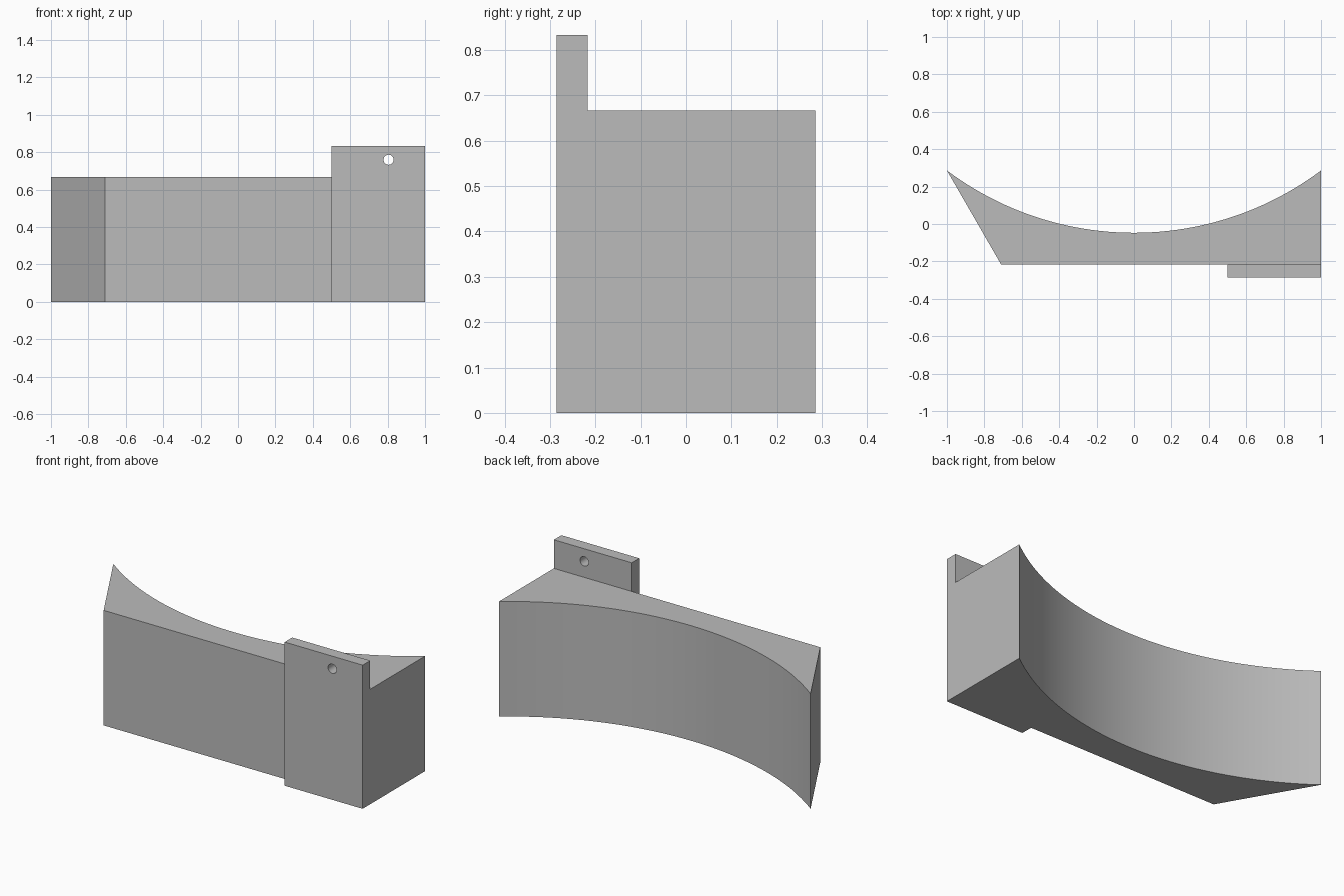
import bpy, bmesh, math
from mathutils import Matrix

cube = bpy.data.objects.get("Cube")
if cube:
    bpy.data.objects.remove(cube, do_unlink=True)

BODY_TOP, TAB_TOP = 0.667, 0.833
FRONT, PAD_FRONT, BACK, ARC_MID = -0.217, -0.286, 0.286, -0.047
SEGMENTS = 48

# One plain grey
grey = bpy.data.materials.new("light grey")
grey.use_nodes = True
colour = (0.5, 0.5, 0.5, 1)
grey.diffuse_color = colour
grey.node_tree.nodes["Principled BSDF"].inputs["Base Color"].default_value = colour


def new_object(name, bm):
    bmesh.ops.recalc_face_normals(bm, faces=bm.faces[:])
    mesh = bpy.data.meshes.new(name)
    bm.to_mesh(mesh)
    bm.free()
    mesh.materials.append(grey)
    obj = bpy.data.objects.new(name, mesh)
    bpy.context.collection.objects.link(obj)
    return obj


def raise_faces(bm, faces, height):
    result = bmesh.ops.extrude_face_region(bm, geom=faces)["geom"]
    verts = [g for g in result if isinstance(g, bmesh.types.BMVert)]
    bmesh.ops.translate(bm, verts=verts, vec=(0, 0, height))
    return [g for g in result if isinstance(g, bmesh.types.BMFace)]


# Plan of the block: straight front, slanted right end, concave back arc
sagitta = BACK - ARC_MID
radius = (1 + sagitta ** 2) / (2 * sagitta)
half_angle = math.asin(1 / radius)
arc = []
for i in range(SEGMENTS + 1):
    a = half_angle * (1 - 2 * i / SEGMENTS)
    arc.append((radius * math.sin(a), ARC_MID + radius * (1 - math.cos(a))))

bm = bmesh.new()
inner, outer = [bm.verts.new((x, FRONT, 0)) for x in (0.5, 1)]
pad = [bm.verts.new((x, PAD_FRONT, 0)) for x in (0.5, 1)]
plan = [bm.verts.new((x, y, 0)) for x, y in arc]
corner = bm.verts.new((-0.71, FRONT, 0))
bm.faces.new([inner, outer] + plan + [corner])
bm.faces.new([pad[0], pad[1], outer, inner])

# Raise the block, then carry the front pad higher as the mounting tab
tops = raise_faces(bm, bm.faces[:], BODY_TOP)
tab = min(tops, key=lambda f: f.calc_center_median().y)
raise_faces(bm, [tab], TAB_TOP - BODY_TOP)
# The extrusions leave the tops of each step and the base closed
bmesh.ops.recalc_face_normals(bm, faces=bm.faces[:])
bmesh.ops.dissolve_limit(bm, angle_limit=math.radians(0.5),
                         verts=bm.verts[:], edges=bm.edges[:])
block = new_object("curved_block_with_tab", bm)

# Screw hole through the tab
bm = bmesh.new()
place = Matrix.Translation((0.805, -0.25, 0.76)) @ Matrix.Rotation(math.pi / 2, 4, "X")
bmesh.ops.create_cone(bm, cap_ends=True, segments=32, radius1=0.027,
                      radius2=0.027, depth=0.2, matrix=place)
cutter = new_object("hole_cutter", bm)
cutter.hide_render = True
cut = block.modifiers.new("screw_hole", "BOOLEAN")
cut.operation, cut.solver, cut.object = "DIFFERENCE", "EXACT", cutter

bpy.context.view_layer.objects.active = block
block.select_set(True)
bpy.ops.object.modifier_apply(modifier=cut.name)
bpy.data.objects.remove(cutter, do_unlink=True)
bpy.ops.object.shade_smooth_by_angle(angle=math.radians(30))
